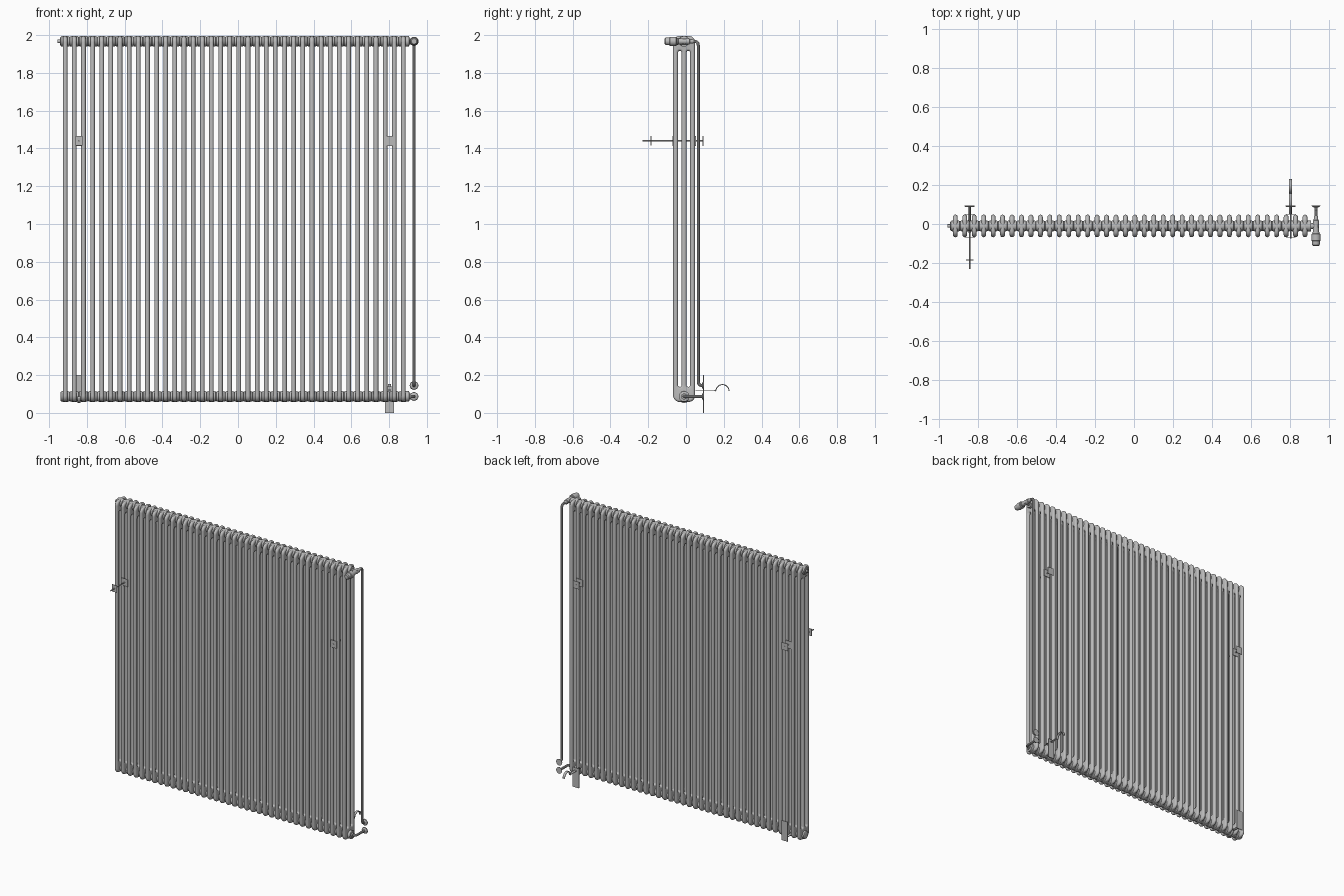
import bpy, bmesh, math
from mathutils import Matrix, Vector

if "Cube" in bpy.data.objects:
    bpy.data.objects.remove(bpy.data.objects["Cube"], do_unlink=True)

grey = bpy.data.materials.new("radiator grey")
grey.use_nodes = True
grey.diffuse_color = (0.5, 0.5, 0.5, 1)
grey.node_tree.nodes["Principled BSDF"].inputs["Base Color"].default_value = (0.5, 0.5, 0.5, 1)

N, PITCH, X0 = 38, 0.0484, -0.915      # sections across the width
YC, Z_LOW, Z_HIGH = -0.01, 0.087, 1.967  # header axes
X_PIPE = 0.932


def add(name, mesh, smooth=True):
    ob = bpy.data.objects.new(name, mesh)
    bpy.context.collection.objects.link(ob)
    mesh.materials.clear()
    mesh.materials.append(grey)
    if smooth:
        bpy.ops.object.select_all(action='DESELECT')
        ob.select_set(True)
        bpy.context.view_layer.objects.active = ob
        bpy.ops.object.shade_smooth_by_angle(angle=math.radians(35))
    return ob


def curve_mesh(curve):
    """Turn curve data into a clean mesh."""
    tmp = bpy.data.objects.new("tmp", curve)
    bpy.context.collection.objects.link(tmp)
    dg = bpy.context.evaluated_depsgraph_get()
    mesh = bpy.data.meshes.new_from_object(tmp.evaluated_get(dg))
    bpy.data.objects.remove(tmp, do_unlink=True)
    bm = bmesh.new()
    bm.from_mesh(mesh)
    bmesh.ops.remove_doubles(bm, verts=bm.verts, dist=1e-5)
    bmesh.ops.recalc_face_normals(bm, faces=bm.faces)
    bm.to_mesh(mesh)
    bm.free()
    return mesh


def add_spline(curve, pts, cyclic):
    s = curve.splines.new('POLY')
    s.points.add(len(pts) - 1)
    for p, co in zip(s.points, pts):
        p.co = (*co, 1)
    s.use_cyclic_u = cyclic


def lathe(name, profile, axis, at, n=20):
    """Revolve (distance, radius) pairs round an axis through a point."""
    bm = bmesh.new()
    rings = [[bm.verts.new((r * math.cos(2 * math.pi * i / n),
                            r * math.sin(2 * math.pi * i / n), d)) for i in range(n)]
             for d, r in profile]
    for a, b in zip(rings, rings[1:]):
        for i in range(n):
            bm.faces.new((a[i], a[(i + 1) % n], b[(i + 1) % n], b[i]))
    bm.faces.new(rings[0])
    bm.faces.new(rings[-1])
    bmesh.ops.recalc_face_normals(bm, faces=bm.faces)
    rot = Vector(axis).to_track_quat('Z', 'Y').to_matrix().to_4x4()
    bm.transform(Matrix.Translation(at) @ rot)
    mesh = bpy.data.meshes.new(name)
    bm.to_mesh(mesh)
    bm.free()
    return add(name, mesh)


def fillet(pts, r):
    """Round the inner corners of a path."""
    pts = [Vector(p) for p in pts]
    out = [pts[0]]
    for a, b, c in zip(pts, pts[1:], pts[2:]):
        p, q = b + (a - b).normalized() * r, b + (c - b).normalized() * r
        for i in range(7):
            t = i / 6
            out.append(p * (1 - t) ** 2 + b * 2 * t * (1 - t) + q * t * t)
    return out + [pts[-1]]


def pipe(name, pts, radius, bend):
    c = bpy.data.curves.new(name, 'CURVE')
    c.dimensions = '3D'
    c.bevel_depth, c.bevel_resolution, c.use_fill_caps = radius, 3, True
    add_spline(c, fillet(pts, bend), False)
    return add(name, curve_mesh(c))


def box(name, centre, size):
    bm = bmesh.new()
    bmesh.ops.create_cube(bm, size=1)
    bm.transform(Matrix.Translation(centre) @ Matrix.Diagonal((*size, 1)))
    mesh = bpy.data.meshes.new(name)
    bm.to_mesh(mesh)
    bm.free()
    return add(name, mesh, False)


def strip(name, x, pts, width=0.016, thick=0.005):
    """Flat band following a (y, z) path."""
    bm = bmesh.new()
    rows = [[bm.verts.new((x + s * width / 2, y, z)) for s in (-1, 1)] for y, z in pts]
    for a, b in zip(rows, rows[1:]):
        bm.faces.new((a[0], a[1], b[1], b[0]))
    mesh = bpy.data.meshes.new(name)
    bm.to_mesh(mesh)
    bm.free()
    ob = add(name, mesh)
    m = ob.modifiers.new("thickness", 'SOLIDIFY')
    m.thickness, m.offset = thick, 0


def repeat(ob):
    m = ob.modifiers.new("sections", 'ARRAY')
    m.count = N
    m.use_relative_offset = False
    m.use_constant_offset = True
    m.constant_offset_displace = (PITCH, 0, 0)


def round_rect(cx, hw, z0, z1, r, n=6):
    out = []
    for k, (x, z) in enumerate([(cx + hw - r, z1 - r), (cx - hw + r, z1 - r),
                                (cx - hw + r, z0 + r), (cx + hw - r, z0 + r)]):
        for i in range(n + 1):
            a = math.pi / 2 * (k + i / n)
            p = (x + r * math.cos(a), z + r * math.sin(a), 0)
            if not out or (Vector(p) - Vector(out[-1])).length > 1e-5:
                out.append(p)
    return out


# Three-column sections: a rounded frame with two long slots
R = 0.0122
c = bpy.data.curves.new("section", 'CURVE')
c.dimensions, c.fill_mode = '2D', 'BOTH'
c.bevel_depth, c.bevel_resolution = R, 3
add_spline(c, round_rect(YC, 0.058 - R, 0.058 + R, 1.996 - R, 0.022), True)
for s in (-1, 1):
    add_spline(c, round_rect(YC + s * 0.0225, 0.0095 + R, 0.138 - R, 1.917 + R, 0.0214), True)
mesh = curve_mesh(c)
mesh.transform(Matrix.Translation((X0, 0, 0)) @
               Matrix(((0, 0, 1, 0), (1, 0, 0, 0), (0, 1, 0, 0), (0, 0, 0, 1))))
repeat(add("column_section", mesh))

# Header barrels joining the sections, with end caps
XR = X0 + (N - 1) * PITCH
h = PITCH / 2
for nm, z in (("lower", Z_LOW), ("upper", Z_HIGH)):
    repeat(lathe(nm + "_header", [(-h, 0.023), (-h + 0.002, 0.026), (-0.012, 0.0285),
                                  (0.012, 0.0285), (h - 0.002, 0.026), (h, 0.023)],
                 (1, 0, 0), (X0, YC, z)))
    lathe(nm + "_right_union", [(0.01, 0.028), (0.03, 0.028), (0.032, 0.016), (0.04, 0.016)],
          (1, 0, 0), (XR, YC, z))
lathe("bleed_plug", [(0.02, 0.02), (0.027, 0.02), (0.028, 0.009), (0.04, 0.009)],
      (-1, 0, 0), (X0, YC, Z_HIGH), 12)

# Thermostatic valve on the upper header
lathe("valve_connector", [(0, 0.013), (0.05, 0.013)], (1, 0, 0), (0.895, YC, Z_HIGH))
lathe("valve_body", [(-0.05, 0.010), (-0.03, 0.012), (-0.028, 0.016), (0.03, 0.016),
                     (0.032, 0.019), (0.042, 0.019)], (0, -1, 0), (X_PIPE, YC, Z_HIGH))
lathe("valve_head", [(0.038, 0.018), (0.042, 0.024), (0.075, 0.024), (0.078, 0.021),
                     (0.098, 0.019), (0.103, 0.014)], (0, -1, 0), (X_PIPE, YC, Z_HIGH))

# Supply and return pipes with wall rosettes
pipe("supply_pipe", [(X_PIPE, 0, Z_HIGH), (X_PIPE, 0.065, Z_HIGH), (X_PIPE, 0.065, 0.145),
                     (X_PIPE, 0.093, 0.145)], 0.0085, 0.022)
pipe("return_pipe", [(0.895, YC, Z_LOW), (X_PIPE, YC, Z_LOW), (X_PIPE, 0.093, Z_LOW)], 0.0085, 0.02)
for nm, z in (("supply", 0.145), ("return", Z_LOW)):
    lathe(nm + "_rosette", [(0, 0.012), (0.005, 0.021), (0.011, 0.023)], (0, 1, 0), (X_PIPE, 0.085, z))

# Upper fixings: rod with clamp plates front and back
XL, XB = -0.842, 0.802
ZF = 1.44
for nm, x, front, ys in (("left", XL, -0.23, (-0.07, 0.05, 0.09)),
                         ("right", XB, -0.075, (-0.07, 0.05, 0.09))):
    lathe(nm + "_fixing_rod", [(front, 0.004), (0.093, 0.004)], (0, 1, 0), (x, 0, ZF), 8)
    for i, y in enumerate(ys):
        box(f"{nm}_clamp_plate_{i + 1}", (x, y, ZF), (0.048, 0.004, 0.052))
box("left_outer_plate", (XL, -0.185, ZF), (0.038, 0.005, 0.05))

# Lower supports: wall plate with curved hook
for nm, x, z0 in (("right", XB, 0.0), ("left", XL, 0.06)):
    box(nm + "_wall_plate", (x, 0.092, z0 + 0.07), (0.05, 0.005, 0.14))
arc = [(0.193 - 0.035 * math.cos(math.pi * i / 10), 0.115 + 0.035 * math.sin(math.pi * i / 10))
       for i in range(11)]
strip("right_hook", XB, [(0.05, 0.12), (0.152, 0.12)] + arc)
cup = [(YC + 0.032 * math.cos(math.pi * i / 10), Z_LOW - 0.032 * math.sin(math.pi * i / 10))
       for i in range(11)]
strip("left_hook", XL, [(0.092, 0.08), (0.03, 0.08)] + cup)
